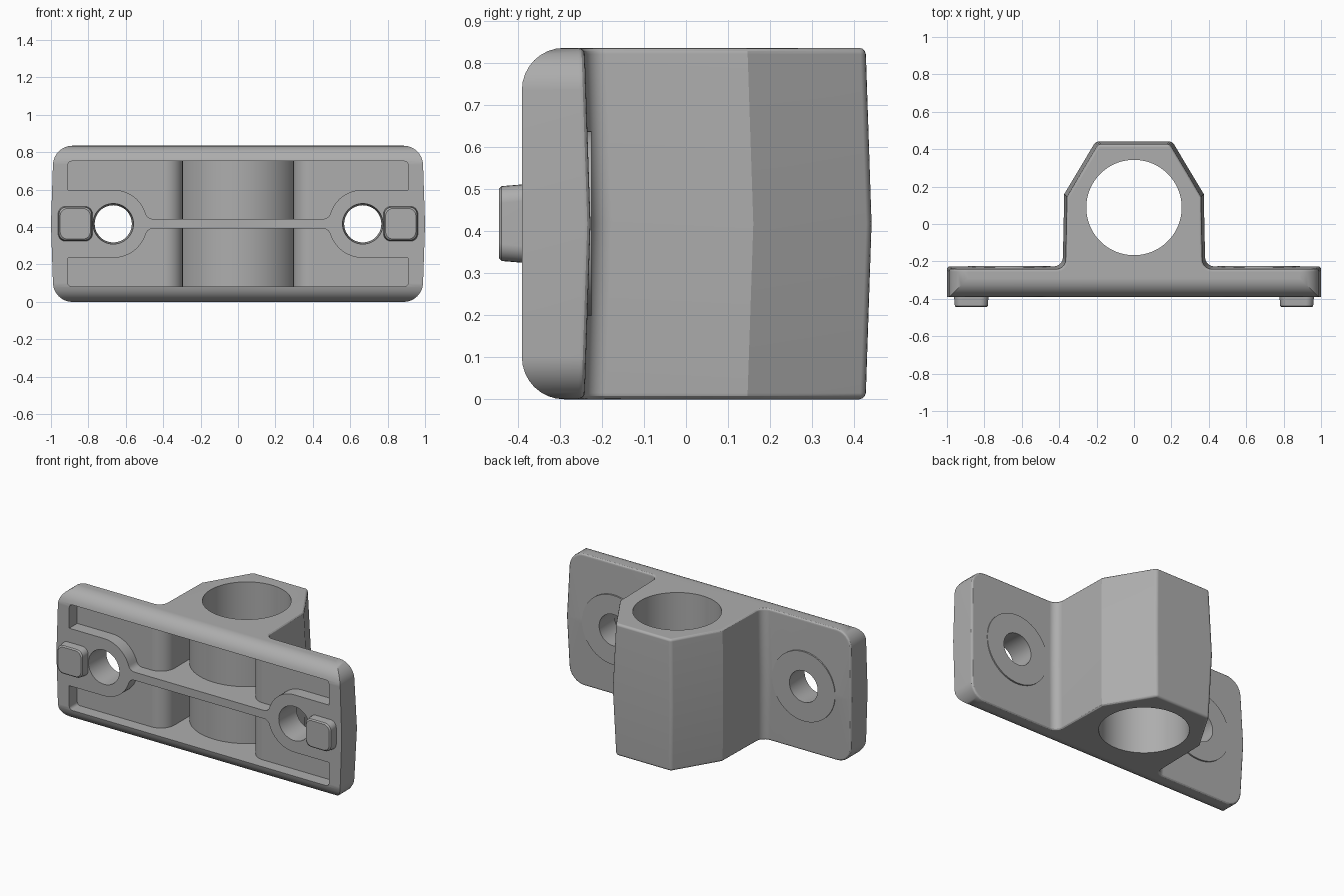
import bpy, bmesh
from math import sin, cos, pi, atan2, sqrt, radians

if "Cube" in bpy.data.objects:
    bpy.data.objects.remove(bpy.data.objects["Cube"], do_unlink=True)

grey = bpy.data.materials.new("mid_grey")
grey.use_nodes = True
grey.diffuse_color = (0.42, 0.42, 0.42, 1)
grey.node_tree.nodes["Principled BSDF"].inputs["Base Color"].default_value = grey.diffuse_color

MID = 0.4175          # half the height
HEIGHT = 2 * MID
FRONT = -0.39         # mounting face
HOLE_X = 0.667
BORE_Y, BORE_R = 0.088, 0.255


def arc(cx, cy, r, a0, a1, n=8):
    return [(cx + r * cos(a0 + (a1 - a0) * i / n), cy + r * sin(a0 + (a1 - a0) * i / n))
            for i in range(n + 1)]


def mirrored(half):
    """Close a right-hand half outline with its left-hand copy."""
    return half + [(-x, y) for x, y in reversed(half) if abs(x) > 1e-5]


def loft(name, rings, post=None):
    """Skin a stack of matching rings and cap both ends."""
    bm = bmesh.new()
    loops = [[bm.verts.new(p) for p in ring] for ring in rings]
    n = len(loops[0])
    for a, b in zip(loops, loops[1:]):
        for i in range(n):
            j = (i + 1) % n
            bm.faces.new((a[i], a[j], b[j], b[i]))
    bm.faces.new(loops[0])
    bm.faces.new(loops[-1])
    bmesh.ops.recalc_face_normals(bm, faces=bm.faces[:])
    if post:
        post(bm)
        bmesh.ops.recalc_face_normals(bm, faces=bm.faces[:])
    mesh = bpy.data.meshes.new(name)
    bm.to_mesh(mesh)
    bm.free()
    mesh.materials.append(grey)
    ob = bpy.data.objects.new(name, mesh)
    bpy.context.collection.objects.link(ob)
    return ob


def along_z(pts, z):
    return [(x, y, z) for x, y in pts]


def along_y(pts, y):
    return [(x, y, z) for x, z in pts]


def bevel(bm, edges, size, segments):
    bmesh.ops.bevel(bm, geom=edges, offset=size, segments=segments,
                    profile=0.5, affect='EDGES', clamp_overlap=True)


def combine(target, tool, operation):
    """Boolean the tool into the target and discard the tool."""
    mod = target.modifiers.new("cut", 'BOOLEAN')
    mod.operation, mod.object, mod.solver = operation, tool, 'EXACT'
    bpy.context.view_layer.objects.active = target
    bpy.ops.object.modifier_apply(modifier=mod.name)
    bpy.data.objects.remove(tool, do_unlink=True)


# Bracket body: wings plus faceted housing, fullest at mid height
half = [(1, FRONT), (1, -0.227)]
half += arc(0.43, -0.177, 0.05, -pi / 2, -pi, 6)
half += [(0.373, 0.16), (0.205, 0.441)]


def body_ring(z, draft):
    pts = [(x - draft, y - (draft if y > -0.3 else 0)) for x, y in half]
    return along_z(mirrored(pts), z)


def round_body(bm):
    corners = [e for e in bm.edges if all(abs(v.co.x) > 0.95 for v in e.verts)
               and abs(e.verts[0].co.z - e.verts[1].co.z) < 1e-4
               and abs(e.verts[0].co.z - MID) > 0.2]
    bevel(bm, corners, 0.1, 8)
    rim = [e for e in bm.edges if all(v.co.y > -0.3 for v in e.verts)
           and e.calc_face_angle(0) > radians(40)]
    bevel(bm, rim, 0.015, 3)


body = loft("bracket_body",
            [body_ring(0, 0.014), body_ring(MID, 0), body_ring(HEIGHT, 0.014)], round_body)

# Flat washer seats on the backs of the wings
for side in (1, -1):
    seat = arc(side * HOLE_X, MID, 0.22, 0, 2 * pi, 64)[:-1]
    combine(body, loft("washer_seat", [along_y(seat, -0.28), along_y(seat, -0.2245)]), 'UNION')

# Hollow front: shallow wing pockets and a deep well around the tube
WELL_X, TUBE_R = 0.295, 0.33
start = atan2(-sqrt(TUBE_R ** 2 - WELL_X ** 2), WELL_X)
hollow = [(0.91, -0.5), (0.91, -0.31)]
hollow += arc(0.39, -0.215, 0.095, -pi / 2, -pi, 8)
hollow += arc(0, BORE_Y, TUBE_R, start, -pi / 2, 16)


def round_pocket(bm):
    ends = [e for e in bm.edges if all(abs(v.co.x) > 0.9 for v in e.verts)
            and abs(e.verts[0].co.z - e.verts[1].co.z) < 1e-4]
    bevel(bm, ends, 0.02, 4)


outline = mirrored(hollow)
pocket = loft("pocket", [along_z(outline, 0.083), along_z(outline, HEIGHT - 0.083)], round_pocket)

# Centre rib flowing into the screw bosses, kept out of the hollow
RIB, BOSS, BLEND = 0.026, 0.182, 0.04
dz = RIB + BLEND
dx = sqrt((BOSS + BLEND) ** 2 - dz ** 2)
upper = arc(HOLE_X - dx, dz, BLEND, -pi / 2, atan2(-dz, dx), 5)
upper += arc(HOLE_X, 0, BOSS, atan2(dz, -dx), pi / 2, 12)[1:] + [(0.97, BOSS)]
right = upper + [(x, -z) for x, z in reversed(upper)]
ring = [(x, z + MID) for x, z in right + [(-x, -z) for x, z in right]]
combine(pocket, loft("rib", [along_y(ring, -0.6), along_y(ring, 0.3)]), 'DIFFERENCE')
combine(body, pocket, 'DIFFERENCE')

# Main bore
bore = arc(0, BORE_Y, BORE_R, 0, 2 * pi, 96)[:-1]
combine(body, loft("bore", [along_z(bore, -0.1), along_z(bore, HEIGHT + 0.1)]), 'DIFFERENCE')

# Screw holes, slightly tapered
for side in (1, -1):
    wide, tight = [arc(side * HOLE_X, MID, r, 0, 2 * pi, 48)[:-1] for r in (0.11, 0.098)]
    combine(body, loft("hole", [along_y(wide, -0.42), along_y(tight, -0.2)]), 'DIFFERENCE')


# Locating pads on the mounting face
def pad_ring(cx, grow, y):
    w, h, r = 0.092 - grow, 0.093 - grow, 0.04
    pts = []
    for k, (sx, sz) in enumerate([(1, 1), (-1, 1), (-1, -1), (1, -1)]):
        pts += arc(cx + sx * (w - r), MID + sz * (h - r), r, k * pi / 2, (k + 1) * pi / 2, 6)
    return along_y(pts, y)


parts = [body]
for side, label in ((1, "left"), (-1, "right")):
    parts.append(loft(label + "_locating_pad", [
        pad_ring(side * 0.87, 0, FRONT + 0.02), pad_ring(side * 0.87, 0, FRONT),
        pad_ring(side * 0.87, 0.004, -0.438), pad_ring(side * 0.87, 0.011, -0.445)]))

# Smooth curves, crisp edges
for ob in parts:
    bpy.ops.object.select_all(action='DESELECT')
    ob.select_set(True)
    bpy.context.view_layer.objects.active = ob
    bpy.ops.object.shade_smooth_by_angle(angle=radians(25))
    ob.modifiers.new("even_normals", 'WEIGHTED_NORMAL').keep_sharp = True
